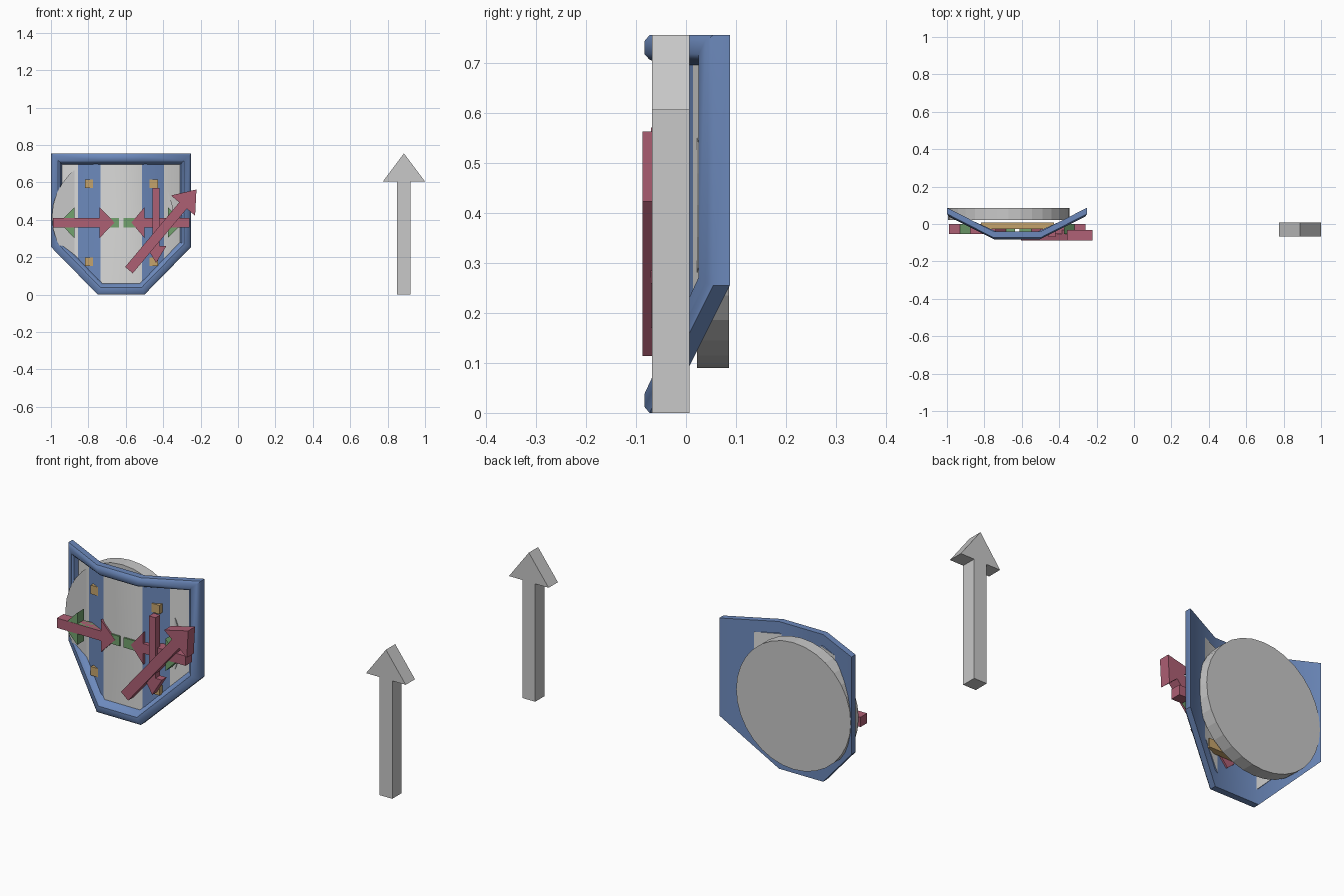
import bpy, bmesh, math
from mathutils import Vector

if "Cube" in bpy.data.objects:
    bpy.data.objects.remove(bpy.data.objects["Cube"])


def material(name, rgb):
    m = bpy.data.materials.new(name)
    m.diffuse_color = (*rgb, 1)
    m.use_nodes = True
    m.node_tree.nodes["Principled BSDF"].inputs["Base Color"].default_value = m.diffuse_color
    return m


BLUE = material("blue", (0.15, 0.25, 0.50))
PALE = material("pale_grey", (0.70, 0.70, 0.69))
GREY = material("grey", (0.58, 0.58, 0.58))
RED = material("red", (0.42, 0.115, 0.175))
GREEN = material("green", (0.17, 0.36, 0.155))
BROWN = material("tan", (0.56, 0.37, 0.15))


def finish(name, bm, mats, smooth=None):
    bmesh.ops.recalc_face_normals(bm, faces=bm.faces[:])
    me = bpy.data.meshes.new(name)
    bm.to_mesh(me)
    bm.free()
    ob = bpy.data.objects.new(name, me)
    bpy.context.collection.objects.link(ob)
    for m in mats:
        me.materials.append(m)
    if smooth:
        bpy.ops.object.select_all(action='DESELECT')
        ob.select_set(True)
        bpy.context.view_layer.objects.active = ob
        bpy.ops.object.shade_smooth_by_angle(angle=math.radians(smooth))
    return ob


def arrow(name, tail, tip, shaft, head_w, head_l, y0, y1, mat):
    """Flat arrow in the xz plane, extruded from y0 to y1."""
    a, b = Vector(tail), Vector(tip)
    d = (b - a).normalized()
    n = Vector((-d.y, d.x))
    neck = b - d * head_l
    s, h = n * shaft / 2, n * head_w / 2
    pts = [a - s, neck - s, neck - h, b, neck + h, neck + s, a + s]
    bm = bmesh.new()
    f = bm.faces.new([bm.verts.new((p.x, y0, p.y)) for p in pts])
    r = bmesh.ops.extrude_face_region(bm, geom=[f])
    vs = [v for v in r["geom"] if isinstance(v, bmesh.types.BMVert)]
    bmesh.ops.translate(bm, vec=(0, y1 - y0, 0), verts=vs)
    finish(name, bm, [mat])


# folded shield: blue back and rim, pale recessed front
CX = -0.625


def loop(bm, inset, depth):
    k = inset * 0.414
    xo, xi = 0.375 - inset, 0.125 - k
    top, side, low = 0.755 - inset, 0.255 + k, inset
    pts = [(-xo, top), (-xi, top), (xi, top), (xo, top),
           (xo, side), (xi, low), (-xi, low), (-xo, side)]
    return [bm.verts.new((CX + x, -0.083 + 0.51 * max(0, abs(x) - 0.125) + depth, z))
            for x, z in pts]


bm = bmesh.new()
section = [(0, 0.043), (0, 0.010), (0.012, 0), (0.038, 0), (0.049, 0.010), (0.060, 0.038)]
rings = [loop(bm, i, d) for i, d in section]
for a, b in zip(rings, rings[1:]):
    for i in range(8):
        j = (i + 1) % 8
        bm.faces.new((a[i], a[j], b[j], b[i]))
for ring, mi in ((rings[0], 0), (rings[-1], 1)):
    for q in ((0, 1, 6, 7), (1, 2, 5, 6), (2, 3, 4, 5)):
        bm.faces.new([ring[i] for i in q]).material_index = mi
finish("shield", bm, [BLUE, PALE], 40)

# round plate behind the shield
bpy.ops.mesh.primitive_cylinder_add(vertices=32, radius=0.325, depth=0.064,
                                    location=(-0.67, 0.054, 0.415),
                                    rotation=(math.pi / 2, 0, 0))
disc = bpy.context.object
disc.name = "back_disc"
disc.data.materials.append(GREY)

# two crossbars whose ends poke through the shield
for name, z in (("upper_strap", 0.592), ("lower_strap", 0.175)):
    bm = bmesh.new()
    bmesh.ops.create_cube(bm, size=1)
    bmesh.ops.scale(bm, vec=(0.39, 0.035, 0.045), verts=bm.verts)
    bmesh.ops.translate(bm, vec=(-0.622, -0.009, z), verts=bm.verts)
    finish(name, bm, [BROWN])

# direction arrows
arrow("large_arrow", (0.887, 0), (0.887, 0.755), 0.072, 0.225, 0.15, -0.068, 0.007, GREY)
arrow("diagonal_arrow", (-0.583, 0.131), (-0.222, 0.562), 0.053, 0.168, 0.112, -0.087, -0.031, RED)
arrow("down_arrow", (-0.438, 0.57), (-0.438, 0.17), 0.037, 0.11, 0.09, -0.070, -0.032, RED)
arrow("left_red_arrow", (-0.99, 0.385), (-0.66, 0.385), 0.05, 0.165, 0.08, -0.054, 0.0, RED)
arrow("right_red_arrow", (-0.26, 0.385), (-0.57, 0.385), 0.05, 0.165, 0.07, -0.054, 0.0, RED)
arrow("left_green_arrow", (-0.635, 0.385), (-0.955, 0.385), 0.05, 0.165, 0.08, -0.053, 0.0, GREEN)
arrow("right_green_arrow", (-0.612, 0.385), (-0.295, 0.385), 0.05, 0.165, 0.08, -0.053, 0.0, GREEN)
